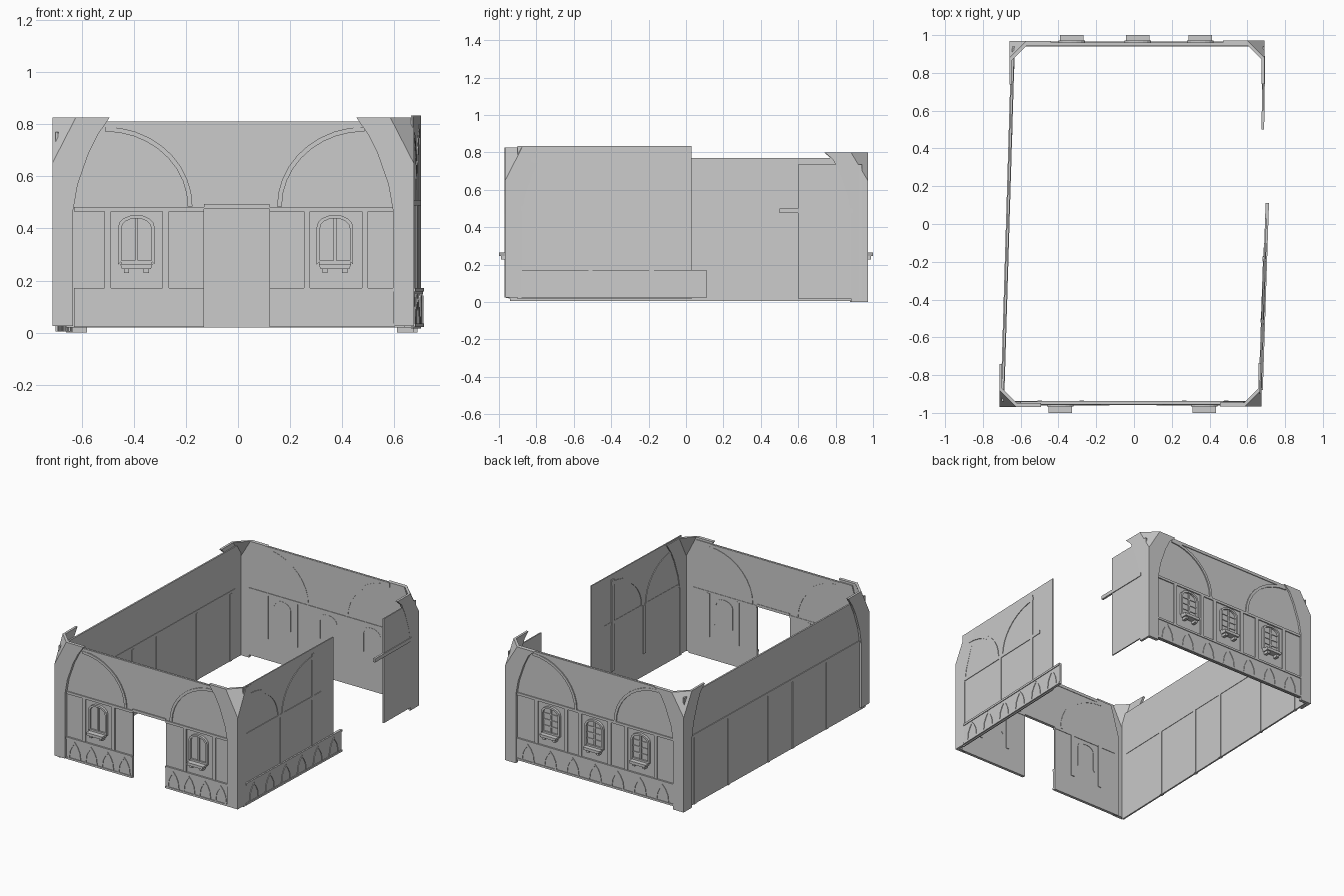
import bpy, bmesh, math

if "Cube" in bpy.data.objects:
    bpy.data.objects.remove(bpy.data.objects["Cube"])

# Wall frames: map (u along wall, z up, d outward) to world space
WALLS = {
    "front": lambda u, z, d: (u, -0.945 - d, z),
    "back": lambda u, z, d: (u, 0.95 + d, z),
    "right": lambda u, z, d: (0.697 + 0.033 * u + d, u, z),
    "left": lambda u, z, d: (-0.668 + 0.03 * u - d, u, z),
    "stub": lambda u, z, d: (0.673 + 0.014 * u + d, u, z),
}


def slab(name, wall, pts, d0, d1):
    """Flat outline on a wall, given thickness from depth d0 to d1."""
    f = WALLS[wall] if isinstance(wall, str) else wall
    bm = bmesh.new()
    a = [bm.verts.new(f(u, z, d0)) for u, z in pts]
    b = [bm.verts.new(f(u, z, d1)) for u, z in pts]
    bm.faces.new(a)
    bm.faces.new(b[::-1])
    n = len(pts)
    for i in range(n):
        j = (i + 1) % n
        bm.faces.new((a[i], b[i], b[j], a[j]))
    bmesh.ops.recalc_face_normals(bm, faces=bm.faces)
    me = bpy.data.meshes.new(name)
    bm.to_mesh(me)
    bm.free()
    ob = bpy.data.objects.new(name, me)
    bpy.context.collection.objects.link(ob)
    return ob


def box(name, wall, u0, u1, z0, z1, d0, d1):
    return slab(name, wall, [(u0, z0), (u1, z0), (u1, z1), (u0, z1)], d0, d1)


def arch_rib(wall, cu, cz, ru, rz, w=0.018, d=0.012, end=90, name="arch_rib"):
    """Quarter-ellipse rib; the sign of ru picks the side it falls to."""
    s = 1 if ru > 0 else -1
    ang = [math.radians(end * i / 9) for i in range(10)]
    out = [(cu + ru * math.cos(t), cz + rz * math.sin(t)) for t in ang]
    inn = [(cu + (ru - s * w) * math.cos(t), cz + (rz - w) * math.sin(t)) for t in ang]
    slab(name, wall, out + inn[::-1], -0.008, d)


def window_outline(c, w, z0, z1, rise):
    arc = [(c + w * math.cos(math.pi * i / 8), z1 + rise * math.sin(math.pi * i / 8))
           for i in range(9)]
    return [(c + w, z0)] + arc + [(c - w, z0)]


def window(wall, c, rows):
    outer = window_outline(c, 0.07, 0.262, 0.405, 0.047)
    inner = window_outline(c, 0.057, 0.275, 0.402, 0.037)
    slab("window_frame", wall, outer + inner[::-1], -0.008, 0.022)
    box("window_base_rail", wall, c - 0.06, c + 0.06, 0.262, 0.276, -0.005, 0.02)
    slab("window_pane", wall, inner, 0.0, 0.008)
    box("window_mullion", wall, c - 0.006, c + 0.006, 0.27, 0.438, 0.0, 0.015)
    for i in range(rows):
        z = 0.31 + 0.042 * i
        box("window_bar", wall, c - 0.057, c + 0.057, z, z + 0.007, 0.0, 0.013)
    top = 0.055 if wall == "front" else 0.05
    slab("window_sill", wall, [(c - 0.056, 0.245), (c + 0.056, 0.245),
                               (c + 0.062, 0.264), (c - 0.062, 0.264)], 0.0, top)
    for s in (-1, 1):
        box("sill_bracket", wall, c + s * 0.038 - 0.01, c + s * 0.038 + 0.01,
            0.228, 0.246, 0.0, top - 0.012)


def base(wall, u0, u1, n, d=0.012):
    """Plinth with rails and a row of small pointed arches."""
    box("plinth", wall, u0, u1, 0.022, 0.166, -0.004, d)
    box("plinth_top_rail", wall, u0, u1, 0.158, 0.172, -0.004, d + 0.005)
    box("plinth_bottom_rail", wall, u0, u1, 0.022, 0.035, -0.004, d + 0.005)
    p = (u1 - u0) / n
    for i in range(n):
        c = u0 + p * (i + 0.5)
        h = min(0.05, p * 0.38)
        out = [(-h, 0.035), (-h * 0.86, 0.085), (-h * 0.5, 0.122), (0, 0.15)]
        inn = [(-h + 0.01, 0.035), (-h * 0.86 + 0.009, 0.083), (-h * 0.5 + 0.007, 0.114), (0, 0.137)]
        left = out + inn[::-1]
        for s in (-1, 1):
            slab("plinth_arch", wall, [(c + s * u, z) for u, z in left], d - 0.002, d + 0.004)


def post(wall, u, z0, z1, w=0.024, d=0.012):
    box("post", wall, u - w / 2, u + w / 2, z0, z1, -0.01, d)


def corner(name, cx, cy, ix, iy, z0, zt, wx=0.08, t=0.022):
    """Two plates flaring into the arches, joined by a sloped facet at the top."""
    def prof(w):
        return [(0, z0), (w, z0), (w, 0.47), (w + 0.018, 0.57), (w + 0.06, 0.69),
                (w + 0.095, 0.76), (w + 0.14, zt), (0.09, zt), (0, 0.65)]
    slab(name + "_face", lambda u, z, d: (cx + ix * u, cy + iy * d, z), prof(wx), 0, t)
    slab(name + "_side", lambda u, z, d: (cx + ix * d, cy + iy * u, z), prof(0.09), 0, t * 0.7)
    tri = [(0, 0, 0.65), (0.09, 0, zt), (0, 0.09, zt)]
    bm = bmesh.new()
    o = [bm.verts.new((cx + ix * a, cy + iy * b, z)) for a, b, z in tri]
    k = [bm.verts.new((cx + ix * (a + 0.012), cy + iy * (b + 0.012), z)) for a, b, z in tri]
    bm.faces.new(o)
    bm.faces.new(k[::-1])
    for i in range(3):
        j = (i + 1) % 3
        bm.faces.new((o[i], k[i], k[j], o[j]))
    bmesh.ops.recalc_face_normals(bm, faces=bm.faces)
    me = bpy.data.meshes.new(name + "_facet")
    bm.to_mesh(me)
    bm.free()
    bpy.context.collection.objects.link(bpy.data.objects.new(name + "_facet", me))


# Front wall with doorway
slab("front_wall", "front", [(-0.66, 0.02), (-0.13, 0.02), (-0.13, 0.48), (0.12, 0.48), (0.12, 0.02),
                             (0.64, 0.02), (0.64, 0.6), (0.58, 0.81), (-0.6, 0.81), (-0.66, 0.6)],
     -0.005, 0.005)
box("front_top_beam", "front", -0.51, 0.47, 0.788, 0.808, -0.008, 0.01)
box("door_lintel", "front", -0.13, 0.12, 0.475, 0.493, -0.008, 0.012)
for u0, u1 in ((-0.63, -0.13), (0.12, 0.6)):
    box("front_beam", "front", u0, u1, 0.465, 0.482, -0.008, 0.012)
    base("front", u0, u1, 4)
for u in (-0.5, -0.277, 0.265, 0.488):
    post("front", u, 0.17, 0.47)
for c in (-0.39, 0.372):
    window("front", c, 0)
arch_rib("front", -0.51, 0.485, 0.335, 0.305)
arch_rib("front", 0.485, 0.485, -0.335, 0.305)

# Back wall with three windows
slab("back_wall", "back", [(-0.64, 0.02), (0.67, 0.02), (0.67, 0.6), (0.6, 0.80), (-0.57, 0.80), (-0.64, 0.6)],
     -0.006, 0.005)
box("back_top_beam", "back", -0.46, 0.49, 0.778, 0.798, -0.008, 0.01)
box("back_beam", "back", -0.58, 0.61, 0.465, 0.482, -0.01, 0.012)
base("back", -0.58, 0.61, 7)
for c in (-0.33, 0.02, 0.35):
    window("back", c, 3)
    for s in (-1, 1):
        post("back", c + s * 0.112, 0.17, 0.47)
arch_rib("back", -0.46, 0.48, 0.335, 0.305)
arch_rib("back", 0.49, 0.48, -0.335, 0.305)

# Right wall, front part, with double arches
box("right_wall", "right", -0.9, 0.03, 0.015, 0.833, -0.004, 0.004)
base("right", -0.88, 0.11, 6, 0.009)
box("right_beam", "right", -0.88, -0.1, 0.488, 0.51, -0.006, 0.008)
post("right", -0.51, 0.17, 0.5, 0.022, 0.008)
post("right", -0.185, 0.17, 0.80, 0.026, 0.008)
arch_rib("right", -0.83, 0.505, 0.305, 0.265, 0.022, 0.008)
arch_rib("right", -0.17, 0.505, -0.335, 0.28, 0.022, 0.008)

# Right wall, short rear part with a projecting beam
box("right_rear_wall", "stub", 0.6, 0.94, 0.02, 0.735, -0.004, 0.004)
box("right_rear_beam", "stub", 0.5, 0.89, 0.475, 0.5, -0.005, 0.009)

# Left wall, long and plain with posts
box("left_wall", "left", -0.94, 0.94, 0.005, 0.77, -0.006, 0.005)
box("left_beam", "left", -0.9, 0.88, 0.465, 0.485, -0.009, 0.01)
for u in (0.83, 0.48, 0.065, -0.19, -0.54):
    post("left", u, 0.005, 0.468, 0.02, 0.01)

# Corner piers
corner("front_left_pier", -0.713, -0.97, 1, 1, 0.025, 0.825)
corner("front_right_pier", 0.675, -0.967, -1, 1, 0.025, 0.825)
corner("back_left_pier", -0.66, 0.968, 1, -1, 0.0, 0.80)
corner("back_right_pier", 0.69, 0.972, -1, -1, 0.0, 0.80)
